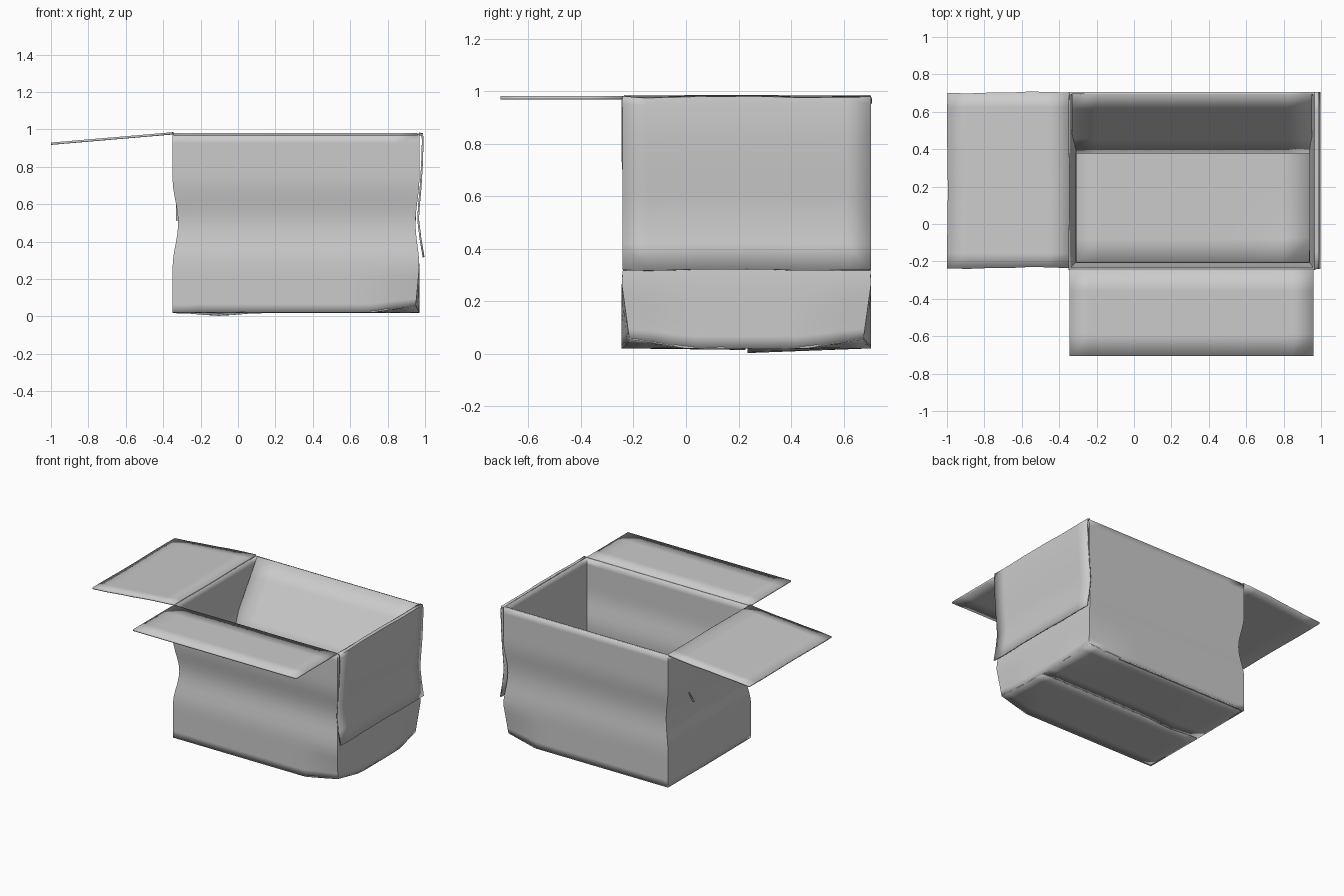
import bpy, bmesh, math
from mathutils import Vector

if "Cube" in bpy.data.objects:
    bpy.data.objects.remove(bpy.data.objects["Cube"], do_unlink=True)

card = bpy.data.materials.new("grey_card")
card.use_nodes = True
GREY = (0.6, 0.6, 0.6, 1)
card.diffuse_color = GREY
card.node_tree.nodes["Principled BSDF"].inputs["Base Color"].default_value = GREY

# Box limits
X0, X1, Y0, Y1 = -0.35, 0.97, -0.245, 0.705
BOTTOM, TOP = 0.02, 0.975
THICK = 0.012


def wave(t):
    return 0.004 * math.sin(9 * t) + 0.002 * math.sin(23 * t + 1)


def pinch(z):
    """How far the worn walls sag inward at a height."""
    d = abs(z - 0.5) / 0.24
    return 0.03 * math.cos(d * math.pi / 2) ** 2 if d < 1 else 0


def dent(p):
    """Crush the two lower corners on the model's left."""
    for y, s in ((Y0, 1), (Y1, -1)):
        k = max(0, 1 - (p - Vector((X1, y, BOTTOM))).length / 0.25)
        p = p + Vector((-0.02, 0.03 * s, 0.035)) * k
    return p


def sheet(name, rows, closed=False, offset=0, thick=THICK):
    """Skin rows of points and thicken them into card."""
    bm = bmesh.new()
    grid = [[bm.verts.new(dent(Vector(p))) for p in row] for row in rows]
    for a, b in zip(grid, grid[1:]):
        n = len(a)
        for i in range(n if closed else n - 1):
            j = (i + 1) % n
            bm.faces.new((a[i], a[j], b[j], b[i]))
    me = bpy.data.meshes.new(name)
    bm.to_mesh(me)
    bm.free()
    me.materials.append(card)
    ob = bpy.data.objects.new(name, me)
    bpy.context.collection.objects.link(ob)
    mod = ob.modifiers.new("card_thickness", "SOLIDIFY")
    mod.thickness, mod.offset = thick, offset
    mod.use_even_offset = True
    bpy.ops.object.select_all(action="DESELECT")
    ob.select_set(True)
    bpy.context.view_layer.objects.active = ob
    bpy.ops.object.shade_smooth_by_angle(angle=math.radians(30))
    return ob


def span(a, b, n):
    return [a + (b - a) * i / n for i in range(n + 1)]


# Four walls as one ring of card
def wall_ring(z, n=10):
    p = pinch(z)
    x0, x1, y0, y1 = X0 + p, X1 - p * 0.7, Y0 + p, Y1 - p * 0.7
    corners = [(x0, y0), (x1, y0), (x1, y1), (x0, y1)]
    ring = []
    for (ax, ay), (bx, by) in zip(corners, corners[1:] + corners[:1]):
        for i in range(n):
            t = i / n
            rim = wave(ax + ay + 3 * t) * (t > 0) * (z == TOP)
            ring.append((ax + (bx - ax) * t, ay + (by - ay) * t, z + rim))
    return ring


sheet("box_walls", [wall_ring(z) for z in span(BOTTOM, TOP, 20)], True, -1)

# Open flap on the model's right, sloping slightly down
left_rows = [[(x + 0.002 * math.sin(9 * y), y, 0.979 + (x - X0) * 0.085) for x in span(-0.997, X0 + 0.004, 6)]
             for y in span(Y0 + 0.01, Y1 - 0.002, 12)]
for row in (left_rows[0], left_rows[-1]):
    row[:] = [(x, y + wave(x), z) for x, y, z in row]
sheet("right_side_flap", left_rows)

# Open flap at the front
sheet("front_flap",
      [[(x, y, 0.975 + wave(x) * 0.4 * (y + 0.707)) for x in span(X0 + 0.005, 0.96, 12)]
       for y in span(-0.706, Y0 + 0.004, 4)])

# Flap folded down outside the model's left wall
outer_path = [(0.966, 0.978), (0.984, 0.974), (0.988, 0.95), (0.984, 0.82), (0.977, 0.7),
              (0.968, 0.6), (0.963, 0.52), (0.975, 0.42), (0.992, 0.32)]
sheet("left_side_flap",
      [[(x, y, z + wave(y) * 0.6) for x, z in outer_path] for y in span(Y0 + 0.004, Y1, 10)],
      thick=0.009)

# Flap folded down into the box from the back wall
sheet("back_flap",
      [[(x, y, TOP - (Y1 - 0.008 - y) * 1.45) for y in span(0.38, Y1 - 0.008, 4)]
       for x in span(X0 + 0.018, X1 - 0.018, 10)], thick=0.008)

# Bottom flaps meeting at a sagging seam
SEAM = (Y0 + Y1) / 2
for name, edge, gap in (("bottom_front_flap", Y0, -0.004), ("bottom_back_flap", Y1, 0.004)):
    rows = []
    for y in span(edge, SEAM + gap, 6):
        k = (y - edge) / (SEAM - edge)
        rows.append([(x, y, 0.025 - k * (0.003 + (0.015 if gap > 0 else 0.003)
                      * math.exp(-((x + 0.1) / 0.12) ** 2))) for x in span(X0, X1, 16)])
    sheet(name, rows, thick=0.008)

# Inner floor layer
sheet("inner_floor", [[(x, y, 0.036) for x in span(X0 + 0.01, X1 - 0.01, 8)]
                      for y in span(Y0 + 0.01, Y1 - 0.01, 6)], thick=0.008)
